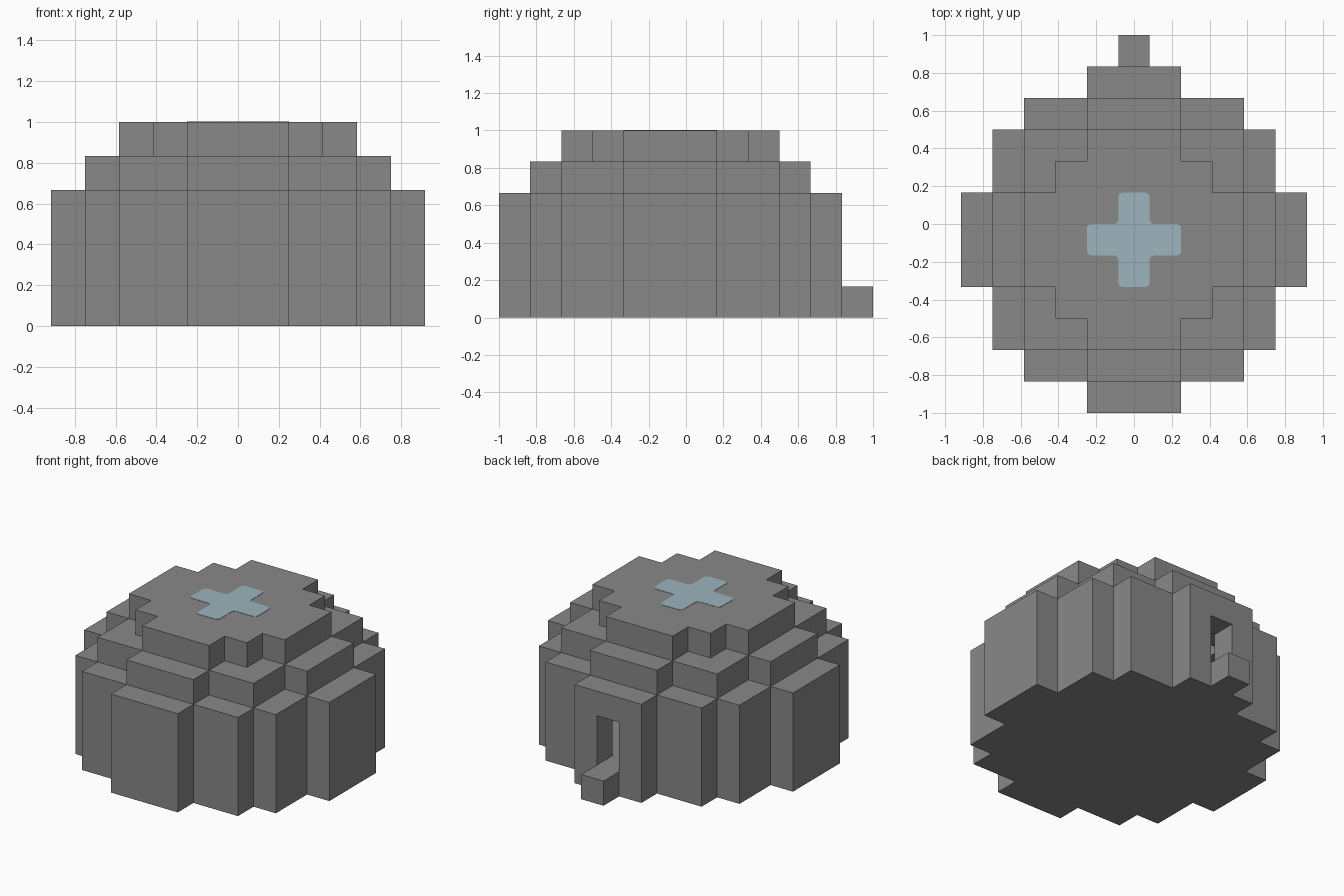
import bpy
import bmesh
import math
from mathutils import Vector

if "Cube" in bpy.data.objects:
    bpy.data.objects.remove(bpy.data.objects["Cube"], do_unlink=True)

U = 1 / 6                              # size of one building block
CENTRE = Vector((0, -U / 2, U / 2))    # centre of the middle ground block


def material(name, colour):
    mat = bpy.data.materials.new(name)
    mat.use_nodes = True
    mat.diffuse_color = (*colour, 1)
    mat.node_tree.nodes["Principled BSDF"].inputs["Base Color"].default_value = (*colour, 1)
    return mat


stone = material("stone grey", (0.246, 0.246, 0.246))
ice = material("pale ice blue", (0.337, 0.462, 0.509))


def finish(bm, name, mat):
    mesh = bpy.data.meshes.new(name)
    bm.to_mesh(mesh)
    bm.free()
    mesh.materials.append(mat)
    obj = bpy.data.objects.new(name, mesh)
    bpy.context.collection.objects.link(obj)
    return obj


def plan(*reach):
    """Blocks of a stepped round plan: reach[n] is the half depth at column n."""
    last = len(reach) - 1
    return {(x, y) for x in range(-last, last + 1)
            for y in range(-reach[abs(x)], reach[abs(x)] + 1)}


def stack(cells, low, high):
    return {(x, y, z) for x, y in cells for z in range(low, high)}


# Stepped plans, from the ground up
wide = plan(5, 5, 4, 4, 3, 1)
middle = plan(4, 4, 3, 3, 1)
narrow = plan(3, 3, 2, 1)

# Hollow dome: each ring is one block thick
doorway = {(0, 5, 1), (0, 5, 2)}
parts = {
    "floor": stack(wide, 0, 1),
    "door_step": {(0, 6, 0)},
    "lower_wall": stack(wide - middle, 1, 4) - doorway,
    "upper_wall": stack(middle - narrow, 4, 5),
    "roof": stack(narrow, 5, 6),
}
solid = set().union(*parts.values())


def build_blocks(name, cells):
    """Outer skin of a group of blocks, with flat areas merged."""
    bm = bmesh.new()
    for cell in sorted(cells):
        for axis in range(3):
            for sign in (-1, 1):
                beside = list(cell)
                beside[axis] += sign
                if tuple(beside) in solid:
                    continue
                corners = []
                for b, c in ((-1, -1), (1, -1), (1, 1), (-1, 1)):
                    p = Vector(cell)
                    p[axis] += sign / 2
                    p[(axis + 1) % 3] += b / 2
                    p[(axis + 2) % 3] += c / 2
                    corners.append(bm.verts.new(p * U + CENTRE))
                bm.faces.new(corners[::sign])
    bmesh.ops.remove_doubles(bm, verts=bm.verts, dist=0.001)
    bmesh.ops.dissolve_limit(bm, angle_limit=math.radians(1),
                             verts=bm.verts, edges=bm.edges)
    bmesh.ops.triangulate(bm, faces=[f for f in bm.faces if len(f.verts) > 4])
    return finish(bm, name, stone)


for part, blocks in parts.items():
    build_blocks(part, blocks)


def cross_plate(name, z):
    """Thin cross with softened corners."""
    bm = bmesh.new()
    arm = [Vector((1.5, -0.5)), Vector((1.5, 0.5)), Vector((0.5, 0.5))]
    verts = []
    for turn in range(4):
        for p in arm:
            x, y = p.x, p.y
            for _ in range(turn):
                x, y = -y, x
            verts.append(bm.verts.new((x * U, y * U + CENTRE.y, z)))
    bm.faces.new(verts)
    bmesh.ops.bevel(bm, geom=bm.verts[:], offset=0.022, segments=2,
                    profile=0.5, affect='VERTICES')
    top = bmesh.ops.extrude_face_region(bm, geom=bm.faces[:])
    moved = [v for v in top["geom"] if isinstance(v, bmesh.types.BMVert)]
    bmesh.ops.translate(bm, verts=moved, vec=(0, 0, 0.004))
    bmesh.ops.recalc_face_normals(bm, faces=bm.faces)
    return finish(bm, name, ice)


# Skylight, seen on the roof and on the ceiling
cross_plate("skylight_top", 6 * U - 0.002)
cross_plate("skylight_underside", 5 * U - 0.002)
